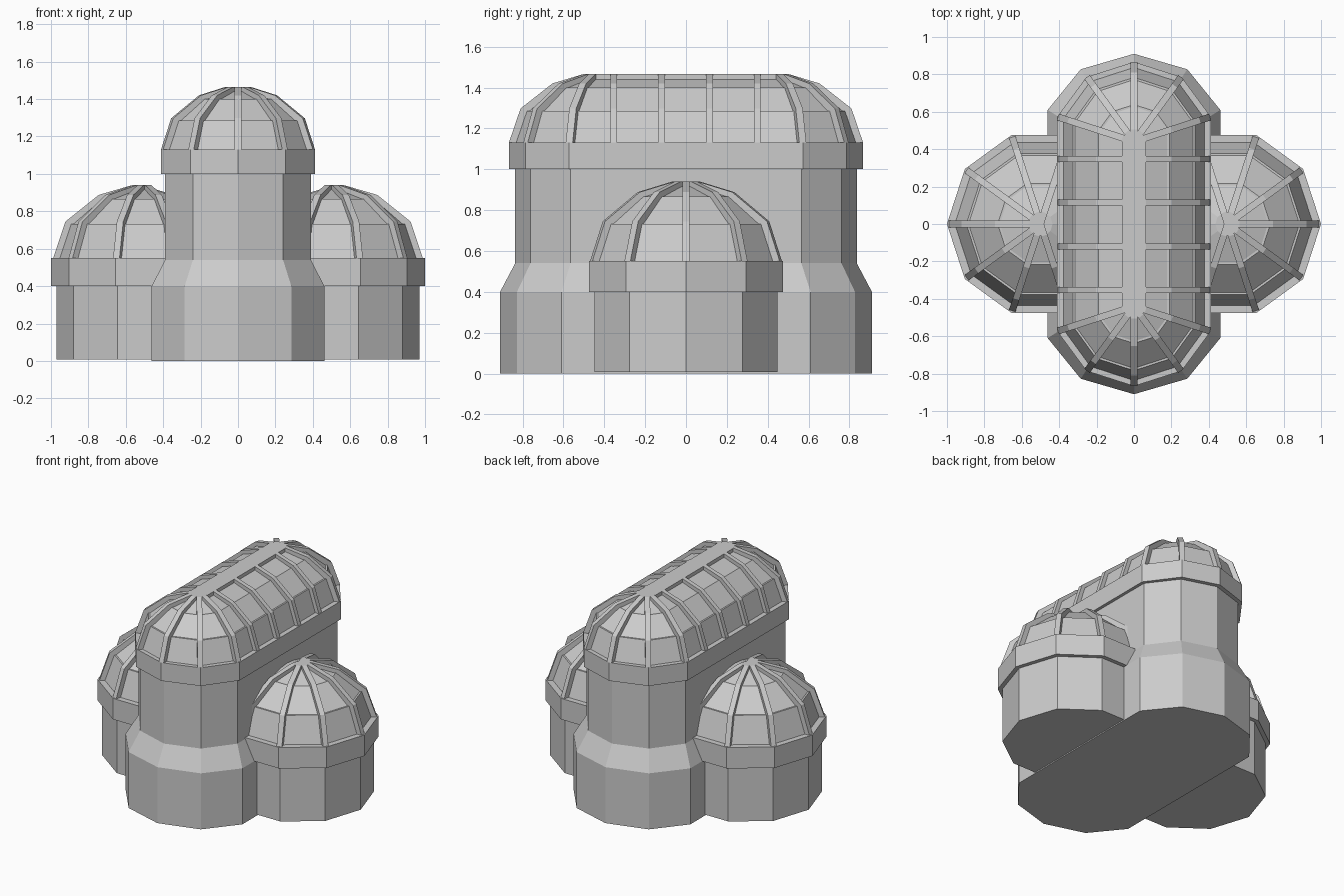
import bpy, bmesh
from math import cos, sin, pi, radians

if "Cube" in bpy.data.objects:
    bpy.data.objects.remove(bpy.data.objects["Cube"])

HUB = 0.065     # flat radius at the top of each dome
INSET = 0.03    # depth of the glazing behind the ribs


def finish(name, bm):
    bmesh.ops.remove_doubles(bm, verts=bm.verts, dist=0.0005)
    bmesh.ops.recalc_face_normals(bm, faces=bm.faces)
    me = bpy.data.meshes.new(name)
    bm.to_mesh(me)
    bm.free()
    ob = bpy.data.objects.new(name, me)
    bpy.context.collection.objects.link(ob)
    return ob


def loft(name, rings):
    # Stack closed outlines into a capped solid
    bm = bmesh.new()
    loops = [[bm.verts.new(p) for p in ring] for ring in rings]
    for a, b in zip(loops, loops[1:]):
        n = len(a)
        for i in range(n):
            j = (i + 1) % n
            bm.faces.new((a[i], a[j], b[j], b[i]))
    bm.faces.new(loops[0][::-1])
    bm.faces.new(loops[-1])
    return finish(name, bm)


def decagon(cx, r, z):
    return [(cx + r * cos(k * pi / 5), r * sin(k * pi / 5), z) for k in range(10)]


def stadium(rx, ry, cy, z):
    pts = []
    for s in (1, -1):
        for a in (18, 54, 90, 126, 162):
            a = radians(a)
            pts.append((s * rx * cos(a), s * (cy + ry * sin(a)), z))
    return pts


def arc(r, z0, h):
    # Three-step quarter arc with a flat hub
    pts = [(r * cos(radians(t)), z0 + h * sin(radians(t))) for t in (0, 30, 60)]
    return pts + [(HUB, z0 + h)]


def glazing(r, z0, h):
    # Recessed panels, upper tiers stepped back slightly
    p = arc(r - INSET, z0, h - INSET * 0.8)
    out = [p[0], p[1], (p[1][0] - 0.012, p[1][1]), p[2], (p[2][0] - 0.012, p[2][1]), p[3]]
    return out


def add_rib(bm, origin, ang, profile, w=0.036, start=0.0):
    # Bar following a dome profile in one vertical plane
    ox, oy = origin
    dx, dy = cos(ang), sin(ang)
    outer = profile + [(start, profile[-1][1])]
    inner = [(max(r - 0.05, start), z) for r, z in profile[:1]]
    inner += [(max(r - 0.045, 0.02), z - 0.025) for r, z in profile[1:3]]
    inner += [(HUB * 0.9, profile[-1][1] - 0.045), (start, profile[-1][1] - 0.045)]
    sides = []
    for s in (-w / 2, w / 2):
        sides.append([[bm.verts.new((ox + r * dx - s * dy, oy + r * dy + s * dx, z))
                       for r, z in line] for line in (outer, inner)])
    (o1, i1), (o2, i2) = sides
    for k in range(len(o1) - 1):
        bm.faces.new((o1[k], o1[k + 1], o2[k + 1], o2[k]))
        bm.faces.new((i1[k], i2[k], i2[k + 1], i1[k + 1]))
        bm.faces.new((o1[k], i1[k], i1[k + 1], o1[k + 1]))
        bm.faces.new((o2[k], o2[k + 1], i2[k + 1], i2[k]))
    for k in (0, -1):
        bm.faces.new((o1[k], o2[k], i2[k], i1[k]))


# Main hall: base, sloped shoulder and upper wall
loft("hall_walls", [stadium(0.485, 0.434, 0.476, 0), stadium(0.485, 0.434, 0.476, 0.4),
                    stadium(0.41, 0.393, 0.443, 0.54), stadium(0.41, 0.393, 0.443, 1.01)])
loft("hall_cornice", [stadium(0.433, 0.427, 0.44, 1.0), stadium(0.433, 0.427, 0.44, 1.13)])

# Main vault glazing
CY, R, Z, H = 0.44, 0.427, 1.13, 0.335
loft("hall_vault_glazing", [stadium(r, r, CY, z) for r, z in glazing(R, Z, H)])

# Main vault ribs: radial at the ends, straight along the sides
prof = arc(R, Z, H)
bm = bmesh.new()
for s in (1, -1):
    for a in (18, 54, 90, 126, 162):
        add_rib(bm, (0, s * CY), s * radians(a), prof)
side = [(r * cos(radians(18)), z) for r, z in prof[:3]] + [prof[3]]
for y in (-0.353, -0.12, 0.115, 0.348):
    for a in (0, pi):
        add_rib(bm, (0, y), a, side, w=0.032)
finish("hall_vault_ribs", bm)

# Flat ridge strip
loft("hall_ridge", [[(-HUB, -CY, z), (HUB, -CY, z), (HUB, CY, z), (-HUB, CY, z)]
                    for z in (1.425, 1.465)])

# Side chapels: drum, cornice, dome glazing and ribs
for name, sx in (("right", 1), ("left", -1)):
    cx = 0.5 * sx
    loft(name + "_drum", [decagon(cx, 0.47, 0.008), decagon(cx, 0.47, 0.41)])
    loft(name + "_cornice", [decagon(cx, 0.5, 0.4), decagon(cx, 0.5, 0.55)])
    loft(name + "_dome_glazing", [decagon(cx, r, z) for r, z in glazing(0.488, 0.55, 0.39)])
    bm = bmesh.new()
    for k in range(-3, 4):
        add_rib(bm, (cx, 0), k * pi / 5 + (0 if sx > 0 else pi), arc(0.488, 0.55, 0.39))
    finish(name + "_dome_ribs", bm)
